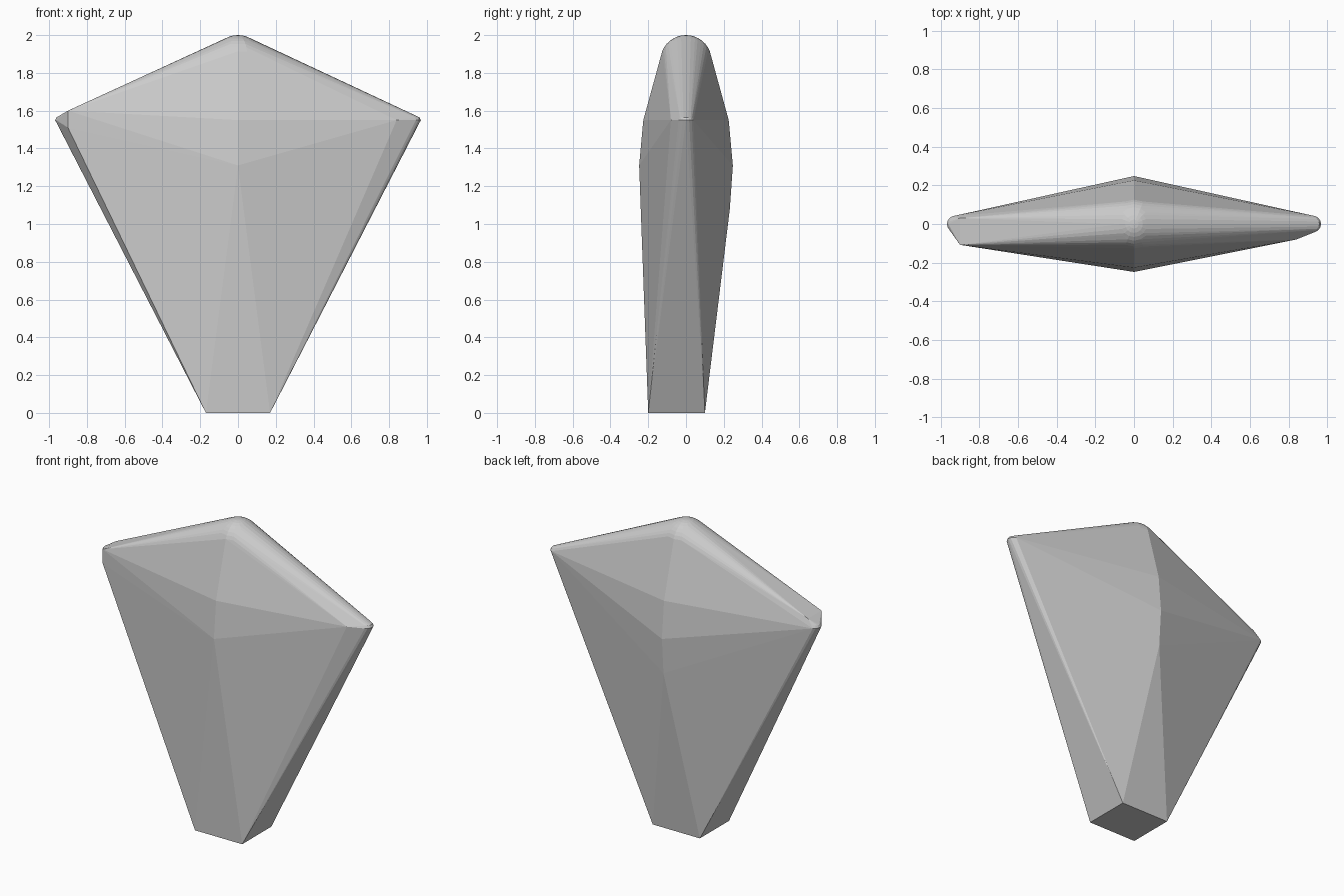
import bpy, bmesh, math

if "Cube" in bpy.data.objects:
    bpy.data.objects.remove(bpy.data.objects["Cube"])

SIDES = 16
points = []


def ring(x, z, radius, sides=SIDES):
    """Add a horizontal circle of points."""
    for i in range(sides):
        a = 2 * math.pi * i / sides
        points.append((x + radius * math.sin(a), radius * math.cos(a), z))


# Flat foot, set slightly forward
for x in (-0.17, 0.17):
    for y in (-0.2, 0.1):
        points.append((x, y, 0))

# Rounded central bulge
for z, radius in ((1.08, 0.232), (1.31, 0.248), (1.55, 0.226), (1.87, 0.138)):
    ring(0, z, radius, 12)

# Domed crown
for i in range(1, 9):
    a = math.radians(10 * i)
    ring(0, 1.87 + 0.13 * math.sin(a), 0.134 * math.cos(a))
points.append((0, 0, 2))

# Rounded side tips
for side in (-1, 1):
    ring(side * 0.925, 1.55, 0.043)
    ring(side * 0.925, 1.565, 0.035)

# Front corners: blocky on the left, slight on the right
points += [(-0.9, -0.108, 1.6), (-0.9, -0.108, 1.51), (-0.9, 0.03, 1.6),
           (0.84, -0.08, 1.55)]

# Stretch one skin over all the points
bm = bmesh.new()
for p in points:
    bm.verts.new(p)
bmesh.ops.convex_hull(bm, input=bm.verts)
bmesh.ops.delete(bm, geom=[v for v in bm.verts if not v.link_faces], context='VERTS')
bmesh.ops.recalc_face_normals(bm, faces=bm.faces)
bmesh.ops.dissolve_limit(bm, angle_limit=0.01, verts=bm.verts, edges=bm.edges)
mesh = bpy.data.meshes.new("faceted_body")
bm.to_mesh(mesh)
bm.free()
body = bpy.data.objects.new("faceted_body", mesh)
bpy.context.collection.objects.link(body)

grey = bpy.data.materials.new("light_grey")
grey.diffuse_color = (0.6, 0.6, 0.6, 1)
grey.use_nodes = True
grey.node_tree.nodes["Principled BSDF"].inputs["Base Color"].default_value = grey.diffuse_color
mesh.materials.append(grey)
